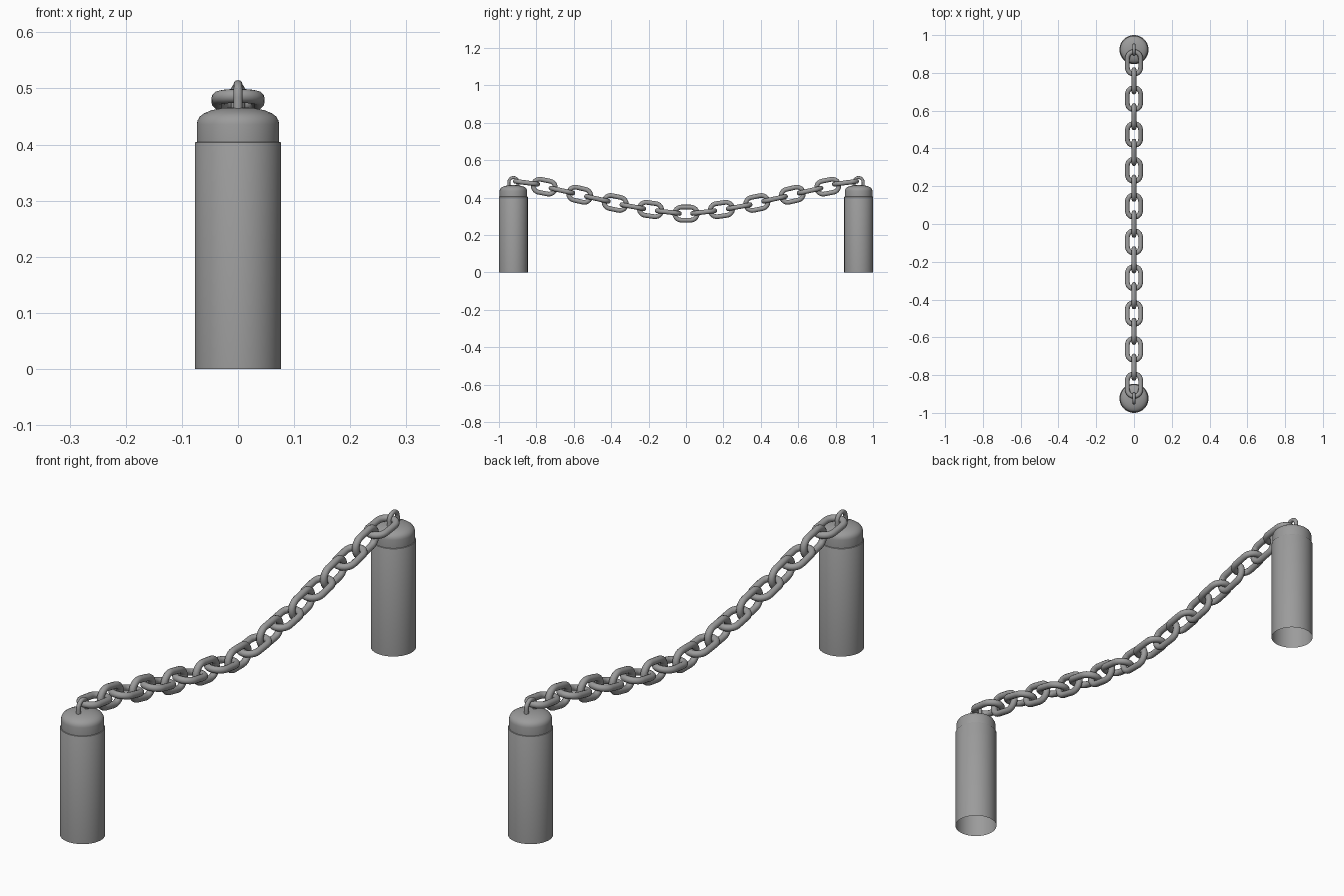
import bpy, bmesh, math
from mathutils import Vector, Matrix

cube = bpy.data.objects.get("Cube")
if cube:
    bpy.data.objects.remove(cube)

steel = bpy.data.materials.new("grey steel")
steel.use_nodes = True
GREY = (0.33, 0.33, 0.33, 1)
steel.diffuse_color = GREY
steel.node_tree.nodes["Principled BSDF"].inputs["Base Color"].default_value = GREY


def add_mesh(name, bm):
    bmesh.ops.recalc_face_normals(bm, faces=bm.faces)
    mesh = bpy.data.meshes.new(name)
    bm.to_mesh(mesh)
    bm.free()
    mesh.materials.append(steel)
    obj = bpy.data.objects.new(name, mesh)
    bpy.context.collection.objects.link(obj)
    bpy.ops.object.select_all(action='DESELECT')
    obj.select_set(True)
    bpy.context.view_layer.objects.active = obj
    bpy.ops.object.shade_smooth_by_angle(angle=math.radians(40))
    return obj


def lathe(name, profile, y, sides=48):
    """Spin a (radius, height) profile about a vertical axis at y."""
    bm = bmesh.new()
    verts = [bm.verts.new((r, 0, z)) for r, z in profile]
    edges = [bm.edges.new(pair) for pair in zip(verts, verts[1:])]
    bmesh.ops.spin(bm, geom=verts + edges, cent=(0, 0, 0), axis=(0, 0, 1),
                   angle=math.tau, steps=sides, use_merge=True)
    bmesh.ops.remove_doubles(bm, verts=bm.verts, dist=0.0001)
    bmesh.ops.translate(bm, verts=bm.verts, vec=(0, y, 0))
    return add_mesh(name, bm)


def wire(name, path, radius, closed, matrix, sides=12):
    """Sweep a round section along a path lying in the local XY plane."""
    bm = bmesh.new()
    n = len(path)
    rings = []
    for i, p in enumerate(path):
        before = path[i - 1] if closed or i else p
        after = path[(i + 1) % n] if closed or i < n - 1 else p
        t = (after - before).normalized()
        side = Vector((t.y, -t.x, 0))
        ring = []
        for k in range(sides):
            a = math.tau * k / sides
            off = side * math.cos(a) + Vector((0, 0, math.sin(a)))
            ring.append(bm.verts.new(matrix @ (p + off * radius)))
        rings.append(ring)
    pairs = list(zip(rings, rings[1:]))
    if closed:
        pairs.append((rings[-1], rings[0]))
    for a, b in pairs:
        for k in range(sides):
            m = (k + 1) % sides
            bm.faces.new((a[k], a[m], b[m], b[k]))
    return add_mesh(name, bm)


def arc(radius, start, end, centre, steps=12):
    angles = [start + (end - start) * i / steps for i in range(steps + 1)]
    return [Vector((radius * math.cos(a), centre + radius * math.sin(a), 0)) for a in angles]


# Bollards: open-bottomed tube, stepped neck and domed cap
POST_Y = 0.923
body = [(0.077, 0), (0.077, 0.402), (0.076, 0.404), (0.0735, 0.405)]
cap = [(0.0735, 0.405), (0.0735, 0.436), (0.072, 0.443), (0.068, 0.45), (0.06, 0.456),
       (0.048, 0.461), (0.03, 0.465), (0, 0.467)]
# Local XY becomes world YZ
upright = Matrix(((0, 0, 1), (1, 0, 0), (0, 1, 0))).to_4x4()
staple = [Vector((0.024, -0.03, 0))] + arc(0.024, 0, math.pi, 0) + [Vector((-0.024, -0.03, 0))]
for label, s in (("front", -1), ("back", 1)):
    lathe(label + "_post_body", body, s * POST_Y)
    lathe(label + "_post_cap", cap, s * POST_Y)
    wire(label + "_post_eye", staple, 0.008, False,
         Matrix.Translation((0, s * POST_Y, 0.483)) @ upright)

# Chain: link centre heights from the middle outwards, spaced evenly along y
PITCH = 0.0955
heights = [0.314, 0.322, 0.336, 0.351, 0.371, 0.393, 0.415, 0.437, 0.458, 0.479]
slopes = [0, 0.12, 0.14, 0.18, 0.21, 0.22, 0.23, 0.22, 0.2, 0.13]
link = arc(0.035, 0, math.pi, 0.025) + arc(0.035, math.pi, math.tau, -0.025)
for i in range(-9, 10):
    j = abs(i)
    tilt = math.copysign(math.atan(slopes[j]), i)
    turn = 0 if j % 2 else math.pi / 2
    place = (Matrix.Translation((0, i * PITCH * 0.992, heights[j]))
             @ Matrix.Rotation(tilt, 4, 'X') @ Matrix.Rotation(turn, 4, 'Y'))
    wire("chain_link_%d" % (i + 10), link, 0.0125, True, place)
